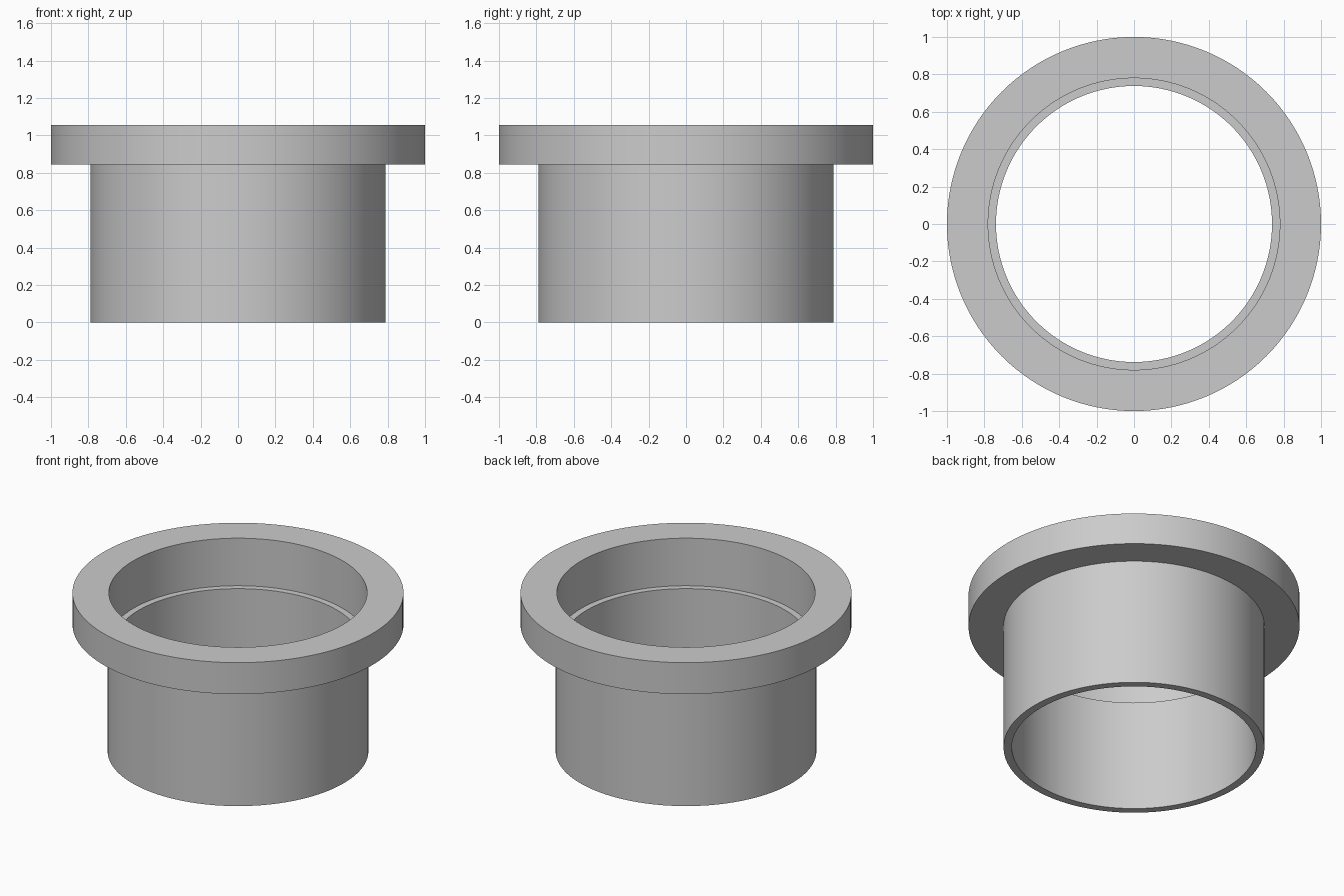
import bpy, bmesh, math

cube = bpy.data.objects.get("Cube")
if cube:
    bpy.data.objects.remove(cube, do_unlink=True)

# Single grey finish
grey = bpy.data.materials.new("plain_grey")
grey.use_nodes = True
colour = (0.6, 0.6, 0.6, 1)
grey.diffuse_color = colour
grey.node_tree.nodes["Principled BSDF"].inputs["Base Color"].default_value = colour

SEGMENTS = 128


def lathe(name, profile):
    """Revolve a closed (radius, height) profile around z."""
    bm = bmesh.new()
    rings = []
    for i in range(SEGMENTS):
        a = 2 * math.pi * i / SEGMENTS
        rings.append([bm.verts.new((r * math.cos(a), r * math.sin(a), z))
                      for r, z in profile])
    n = len(profile)
    for i in range(SEGMENTS):
        here, there = rings[i], rings[(i + 1) % SEGMENTS]
        for j in range(n):
            k = (j + 1) % n
            bm.faces.new((here[j], there[j], there[k], here[k]))
    bmesh.ops.recalc_face_normals(bm, faces=bm.faces)
    mesh = bpy.data.meshes.new(name)
    bm.to_mesh(mesh)
    bm.free()
    mesh.materials.append(grey)
    obj = bpy.data.objects.new(name, mesh)
    bpy.context.collection.objects.link(obj)
    return obj


# Tube, wide flange and stepped bore in one section
sleeve = lathe("flanged_sleeve", [
    (0.738, 0), (0.788, 0),            # bottom rim
    (0.788, 0.845), (1, 0.845),        # underside of flange
    (1, 1.055), (0.78, 1.055),         # top of flange
    (0.78, 0.738), (0.738, 0.738),     # inner ledge
])

bpy.ops.object.select_all(action="DESELECT")
sleeve.select_set(True)
bpy.context.view_layer.objects.active = sleeve
bpy.ops.object.shade_smooth_by_angle(angle=math.radians(30))
